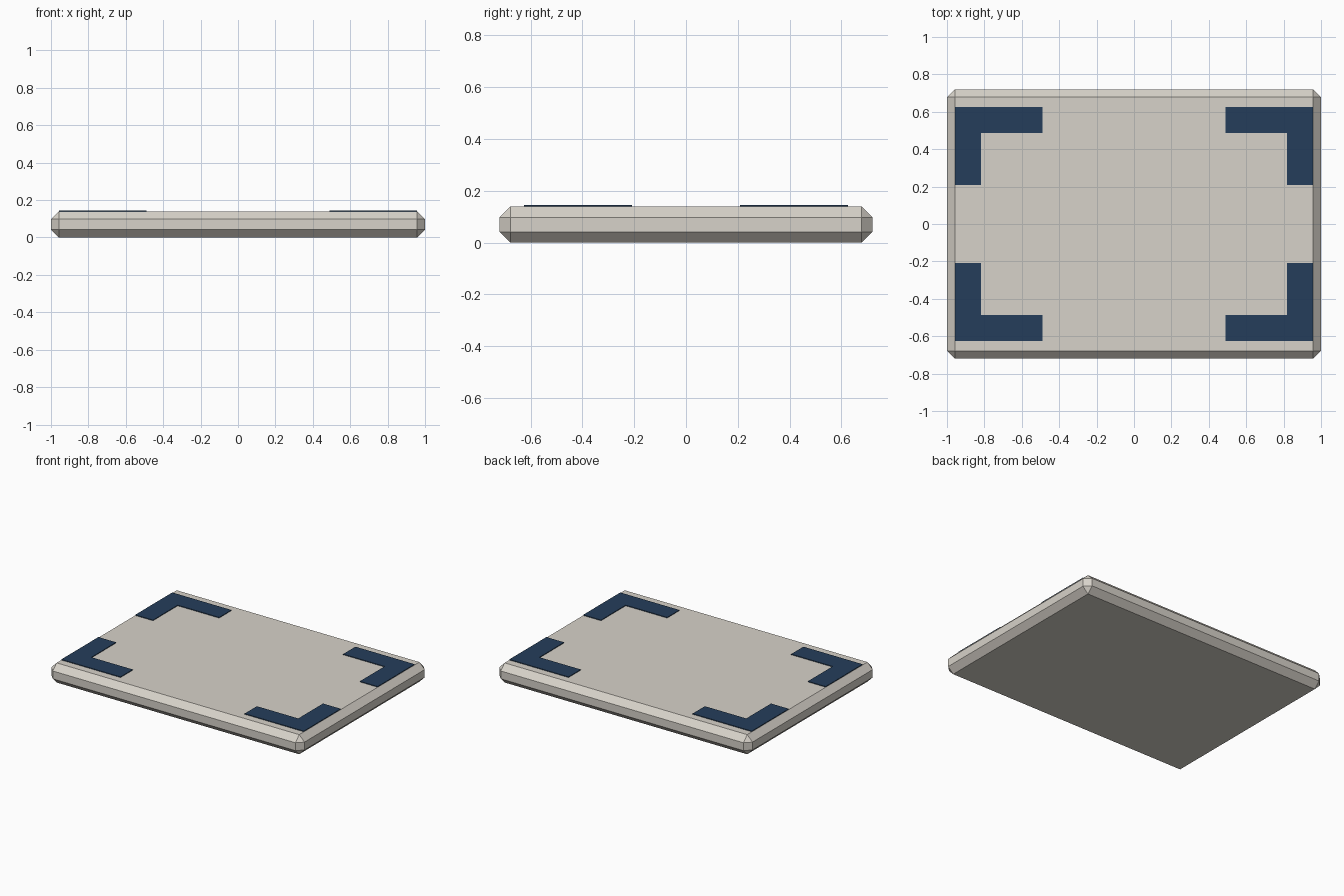
import bpy, bmesh

if "Cube" in bpy.data.objects:
    bpy.data.objects.remove(bpy.data.objects["Cube"])


def material(name, rgb):
    m = bpy.data.materials.new(name)
    m.diffuse_color = (*rgb, 1.0)
    m.use_nodes = True
    m.node_tree.nodes["Principled BSDF"].inputs["Base Color"].default_value = m.diffuse_color
    return m


def add_object(name, bm, mat):
    bmesh.ops.recalc_face_normals(bm, faces=bm.faces)
    mesh = bpy.data.meshes.new(name)
    bm.to_mesh(mesh)
    bm.free()
    mesh.materials.append(mat)
    obj = bpy.data.objects.new(name, mesh)
    bpy.context.collection.objects.link(obj)
    return obj


stone = material("warm_grey", (0.68, 0.645, 0.585))
navy = material("navy_blue", (0.018, 0.048, 0.105))

# Slab: a box with every edge chamfered
bm = bmesh.new()
bmesh.ops.create_cube(bm, size=1.0)
for v in bm.verts:
    v.co = (v.co.x * 2.0, v.co.y * 1.44, (v.co.z + 0.5) * 0.14)
bmesh.ops.bevel(bm, geom=bm.edges[:], offset=0.042, offset_type='OFFSET',
                segments=1, profile=0.5, affect='EDGES')
add_object("slab", bm, stone)

# Corner brackets: thin L-shaped plates, mirrored into the four corners
L_PROFILE = [(0.957, 0.625), (0.49, 0.625), (0.49, 0.487),
             (0.817, 0.487), (0.817, 0.208), (0.957, 0.208)]
for side, sx in (("left", -1), ("right", 1)):
    for end, sy in (("front", -1), ("back", 1)):
        bm = bmesh.new()
        face = bm.faces.new([bm.verts.new((x * sx, y * sy, 0.139))
                             for x, y in L_PROFILE])
        ext = bmesh.ops.extrude_face_region(bm, geom=[face])
        for v in ext["geom"]:
            if isinstance(v, bmesh.types.BMVert):
                v.co.z = 0.145
        add_object(f"corner_bracket_{end}_{side}", bm, navy)
